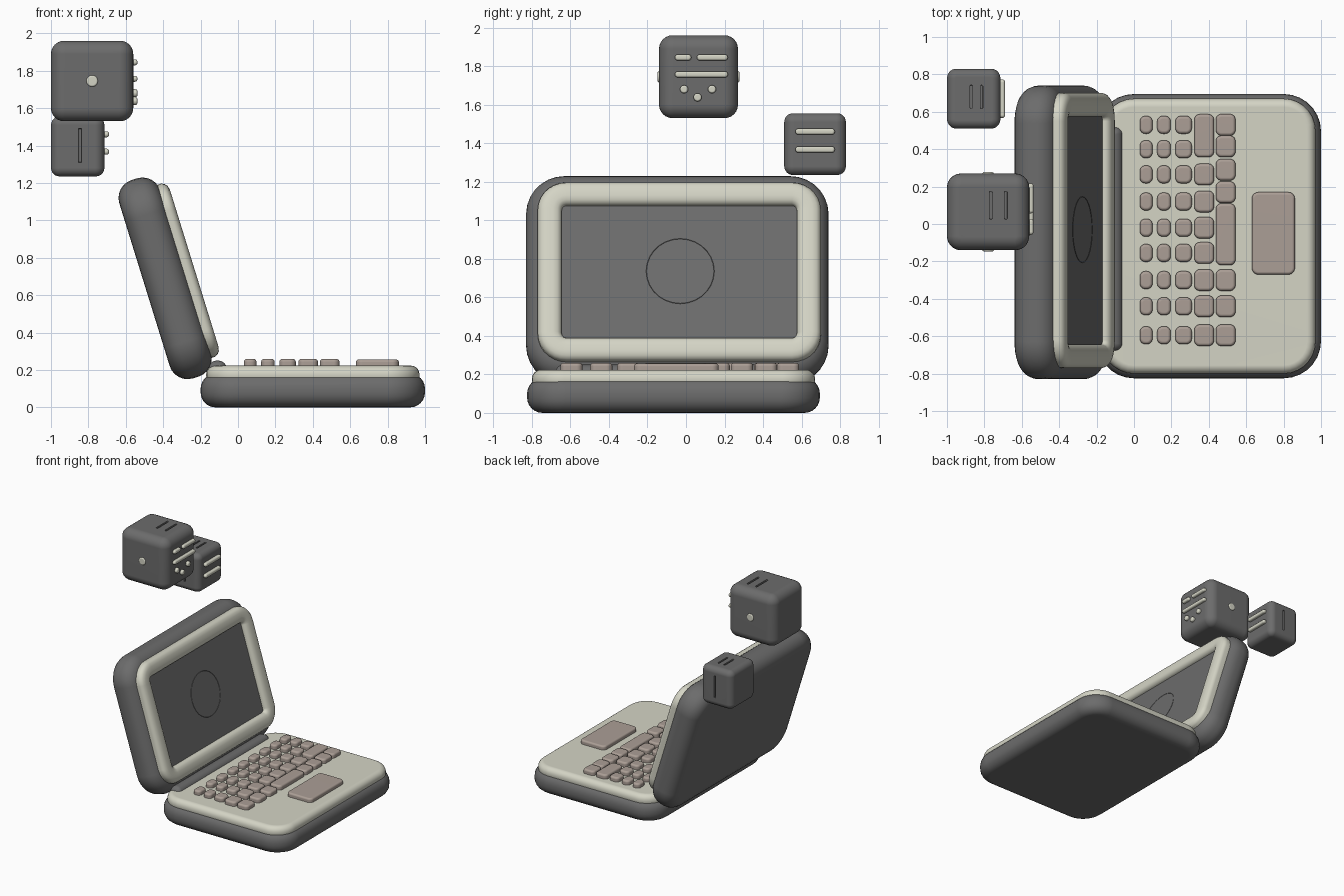
import bpy
import bmesh
from math import sin, cos, pi, radians
from mathutils import Matrix, Vector

cube = bpy.data.objects.get("Cube")
if cube:
    bpy.data.objects.remove(cube, do_unlink=True)


def material(name, rgb):
    m = bpy.data.materials.new(name)
    m.use_nodes = True
    m.diffuse_color = (*rgb, 1)
    m.node_tree.nodes["Principled BSDF"].inputs["Base Color"].default_value = (*rgb, 1)
    return m


dark = material("charcoal grey", (0.15, 0.15, 0.15))
cream = material("warm cream", (0.66, 0.66, 0.56))
taupe = material("key taupe", (0.41, 0.345, 0.305))
parts = []


def rounded_rect(w, d, r, steps=7):
    """Outline points of a rounded rectangle."""
    r = min(r, w / 2 - 0.0005, d / 2 - 0.0005)
    pts = []
    for q, (sx, sy) in enumerate([(1, 1), (-1, 1), (-1, -1), (1, -1)]):
        for i in range(steps + 1):
            a = (q + i / steps) * pi / 2
            pts.append((sx * (w / 2 - r) + r * cos(a), sy * (d / 2 - r) + r * sin(a)))
    return pts


def loft(name, size, radius, profile, mat, at=(0, 0, 0), turn=Matrix(), ring=False):
    """Stack rounded rectangles along a profile of (inset, height) pairs."""
    bm = bmesh.new()
    loops = []
    for inset, h in profile:
        outline = rounded_rect(size[0] - 2 * inset, size[1] - 2 * inset, max(radius - inset, 0.004))
        loops.append([bm.verts.new((x, y, h)) for x, y in outline])
    pairs = list(zip(loops, loops[1:]))
    if ring:
        pairs.append((loops[-1], loops[0]))
    else:
        bm.faces.new(loops[0][::-1])
        bm.faces.new(loops[-1])
    n = len(loops[0])
    for a, b in pairs:
        for i in range(n):
            j = (i + 1) % n
            bm.faces.new((a[i], a[j], b[j], b[i]))
    bmesh.ops.recalc_face_normals(bm, faces=bm.faces)
    bm.transform(Matrix.Translation(at) @ turn)
    mesh = bpy.data.meshes.new(name)
    bm.to_mesh(mesh)
    bm.free()
    mesh.materials.append(mat)
    ob = bpy.data.objects.new(name, mesh)
    bpy.context.collection.objects.link(ob)
    parts.append(ob)
    return ob


def arc(edge, low, high, steps=6):
    """Profile with both rims rounded by the edge radius."""
    angles = [i / steps * pi / 2 for i in range(steps + 1)]
    bottom = [(edge * (1 - sin(a)), low + edge * (1 - cos(a))) for a in angles]
    return bottom + [(i, low + high - h) for i, h in reversed(bottom)]


def slab(name, size, radius, edge, mat, at, turn=Matrix()):
    t = size[2]
    return loft(name, size, radius, arc(min(edge, t / 2 - 0.0005), -t / 2, t / 2), mat, at, turn)


# Base halves, slightly offset like a moulded shell
slab("base_shell", (1.2, 1.52, 0.18), 0.2, 0.08, dark, (0.4, -0.065, 0.09))
slab("keyboard_deck", (1.14, 1.47, 0.1), 0.17, 0.045, cream, (0.4, -0.065, 0.173))
slab("touchpad", (0.23, 0.44, 0.06), 0.035, 0.015, taupe, (0.745, -0.05, 0.226))

# Keys: five rows, with a tall key in the fourth and a long bar in the fifth
stations = [0.53, 0.4, 0.265, 0.12, -0.02, -0.155, -0.3, -0.44, -0.595]
rows = [(0.065, 0.068), (0.16, 0.072), (0.265, 0.088), (0.375, 0.105), (0.49, 0.105)]


def key(name, x, y, w, d):
    slab(name, (w, d, 0.06), 0.03, 0.016, taupe, (x, y, 0.229))


for r, (x, w) in enumerate(rows):
    for k, y in enumerate(stations):
        if (r == 3 and k < 2) or (r == 4 and 4 <= k <= 5):
            continue
        if r == 4:
            y += (0, 0.015, 0.025, 0.05, 0, 0, 0, 0, 0)[k]
        key("key_%d_%d" % (r + 1, k + 1), x, y, w, 0.095 + 0.02 * (r > 2))
key("tall_key", 0.375, 0.472, 0.105, 0.23)
key("long_bar_key", 0.49, -0.055, 0.105, 0.33)

# Hinge barrel between base and lid
slab("hinge", (0.1, 1.2, 0.1), 0.04, 0.045, dark, (-0.11, -0.08, 0.2))

# Tilted lid: shell, padded bezel and recessed screen
tilt = Matrix.Rotation(radians(90 - 17.2), 4, "Y")
lid = Vector((-0.39, 0, 0.69))


def on_lid(up, y, out):
    return lid + tilt @ Vector((-up, y, out))


slab("lid_shell", (1.11, 1.57, 0.23), 0.2, 0.1, dark, on_lid(0, -0.045, 0), tilt)
bezel = [(0.0, 0.09), (0.0, 0.13), (0.008, 0.147), (0.022, 0.159), (0.045, 0.165),
         (0.08, 0.165), (0.103, 0.159), (0.118, 0.147), (0.125, 0.13), (0.125, 0.09)]
loft("screen_bezel", (0.97, 1.47), 0.15, bezel, cream, on_lid(0.005, -0.035, 0), tilt, ring=True)
slab("screen", (0.76, 1.26, 0.03), 0.03, 0.003, dark, on_lid(0.005, -0.035, 0.107), tilt)
emboss = [(0.0, 0.118), (0.004, 0.124), (0.008, 0.118)]
loft("screen_ring", (0.36, 0.36), 0.18, emboss, dark, on_lid(0.01, -0.03, 0), tilt, ring=True)

# Floating rounded cubes with slots, buttons and bars
face_x = Matrix.Rotation(pi / 2, 4, "Y")
face_y = Matrix.Rotation(pi / 2, 4, "X")


def cut(target, cutters):
    for c in cutters:
        c.hide_render = True
        parts.remove(c)
        mod = target.modifiers.new("slot", "BOOLEAN")
        mod.operation = "DIFFERENCE"
        mod.solver = "EXACT"
        mod.object = c
        bpy.context.view_layer.objects.active = target
        bpy.ops.object.modifier_apply(modifier=mod.name)
        bpy.data.objects.remove(c, do_unlink=True)


def slot(size, at):
    return slab("slot_cutter", size, 0.007, 0.002, dark, at)


def bar(name, x, y, z, length):
    slab(name, (0.032, length, 0.06), 0.016, 0.012, cream, (x, y, z), face_x)


def button(name, radius, at, turn):
    slab(name, (2 * radius, 2 * radius, 0.06), radius, 0.01, cream, at, turn)


big = slab("large_cube", (0.44, 0.41, 0.43), 0.075, 0.07, dark, (-0.78, 0.065, 1.745))
cut(big, [slot((0.016, 0.15, 0.08), (x, 0.1, 1.96)) for x in (-0.765, -0.685)])
bar("large_upper_bar_a", -0.568, -0.015, 1.845, 0.085)
bar("large_upper_bar_b", -0.568, 0.137, 1.845, 0.16)
bar("large_lower_bar", -0.568, 0.08, 1.757, 0.275)
for i, (y, z) in enumerate([(-0.01, 1.68), (0.135, 1.68), (0.06, 1.638)]):
    button("large_dot_%d" % (i + 1), 0.021, (-0.568, y, z), face_x)
for name, y in (("front_button", -0.117), ("back_button", 0.247)):
    button(name, 0.031, (-0.78, y, 1.745), face_y)

small = slab("small_cube", (0.285, 0.32, 0.32), 0.05, 0.045, dark, (-0.857, 0.67, 1.395))
cut(small, [slot((0.014, 0.125, 0.07), (x, 0.68, 1.555)) for x in (-0.87, -0.815)]
    + [slot((0.016, 0.07, 0.18), (-0.845, y, 1.4)) for y in (0.51, 0.83)])
for name, z in (("small_upper_bar", 1.46), ("small_lower_bar", 1.367)):
    bar(name, -0.72, 0.67, z, 0.205)

# Smooth shading with flat caps kept flat
bpy.ops.object.select_all(action="DESELECT")
for ob in parts:
    ob.select_set(True)
bpy.context.view_layer.objects.active = parts[0]
bpy.ops.object.shade_smooth_by_angle(angle=radians(35))
for ob in parts:
    ob.modifiers.new("weighted_normals", "WEIGHTED_NORMAL").keep_sharp = True
